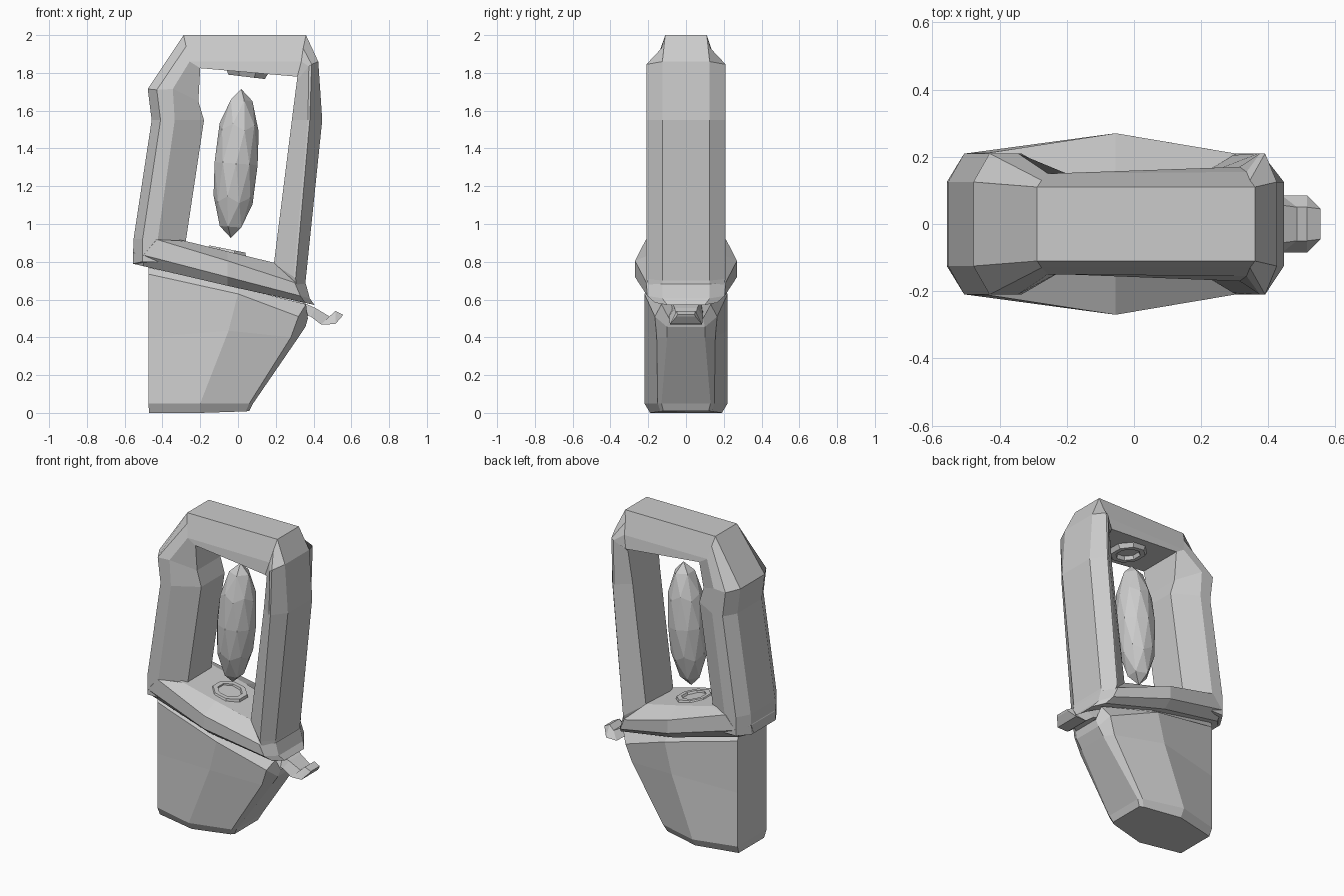
import bpy, bmesh, math
from mathutils import Matrix, Vector


def finish(bm, name):
    bmesh.ops.recalc_face_normals(bm, faces=bm.faces)
    mesh = bpy.data.meshes.new(name)
    bm.to_mesh(mesh)
    bm.free()
    obj = bpy.data.objects.new(name, mesh)
    bpy.context.collection.objects.link(obj)
    return obj


def loft(name, halves):
    """Bridge rings; each ring is a half outline mirrored across y = 0."""
    bm = bmesh.new()
    rings = []
    for half in halves:
        pts = half + [(x, -y, z) for x, y, z in reversed(half)]
        rings.append([bm.verts.new(p) for p in pts])
    n = len(rings[0])
    for a, b in zip(rings, rings[1:]):
        for i in range(n):
            j = (i + 1) % n
            bm.faces.new((a[i], a[j], b[j], b[i]))
    bm.faces.new(rings[0])
    bm.faces.new(rings[-1])
    return finish(bm, name)


def section(pts, ys=(.125, .21, .21, .12)):
    return [(x, y, z) for (x, z), y in zip(pts, ys)]


# Arched handle frame: up the left post, across the top, down the right post
loft("frame", [
    section([(-.557, .79), (-.505, .80), (-.425, .80), (-.26, .78)]),
    section([(-.553, .92), (-.505, .92), (-.425, .918), (-.277, .905)]),
    section([(-.457, 1.55), (-.41, 1.55), (-.335, 1.55), (-.18, 1.55)]),
    section([(-.478, 1.715), (-.43, 1.71), (-.345, 1.715), (-.21, 1.65)]),
    section([(-.288, 2.0), (-.275, 1.94), (-.256, 1.86), (-.20, 1.825)], (.11, .13, .15, .15)),
    section([(.36, 2.0), (.345, 1.93), (.335, 1.86), (.314, 1.78)], (.11, .13, .155, .17)),
    section([(.425, 1.86), (.39, 1.845), (.375, 1.835), (.312, 1.76)], (.125, .21, .21, .15)),
    section([(.446, 1.55), (.38, 1.55), (.37, 1.55), (.285, 1.55)], (.125, .21, .21, .14)),
    section([(.358, .70), (.305, .71), (.295, .72), (.19, .79)], (.125, .21, .205, .14)),
    section([(.36, .61), (.32, .62), (.31, .63), (.20, .66)], (.12, .18, .18, .12)),
])

# Sloping base plate under the posts, widest in the middle
plate = [(-.557, .125), (-.50, .21), (-.055, .27), (.33, .205), (.38, .125)]


def plate_ring(z0, slope, inset=1.0, dx=0.0):
    return [(x + dx * (x > .2), y * inset, z0 + slope * x) for x, y in plate]


loft("base_plate", [
    [(-.42, .10, .94), (-.28, .15, .91), (-.055, .15, .855), (.19, .14, .795), (.27, .10, .76)],
    [(-.54, .125, .89), (-.43, .212, .918), (-.055, .27, .805), (.30, .21, .69), (.36, .125, .68)],
    plate_ring(.705, -.26),
    plate_ring(.66, -.233, .8, .025),
])

# Tapered cup with bevelled rim and foot
loft("cup", [
    [(-.47, .13, 0), (-.20, .19, 0), (.04, .135, .008), (.06, .12, .01)],
    [(-.475, .15, .05), (-.20, .22, .05), (.06, .15, .05), (.08, .13, .05)],
    [(-.475, .15, .40), (-.05, .22, .435), (.28, .155, .40), (.32, .10, .40)],
    [(-.475, .15, .735), (0, .22, .63), (.32, .165, .51), (.357, .10, .455)],
    [(-.475, .14, .77), (0, .17, .665), (.36, .13, .575), (.37, .09, .50)],
])

# Small hooked latch at the right end
loft("latch", [
    [(.31, .08, .60), (.31, .09, .53)],
    [(.41, .06, .555), (.385, .09, .51)],
    [(.485, .05, .51), (.44, .085, .468)],
    [(.515, .05, .54), (.515, .085, .47)],
    [(.555, .045, .52), (.55, .05, .51)],
])


# Octagonal sockets above and below the crystal
def socket(name, centre, slope, h):
    bm = bmesh.new()
    tilt = Matrix.Translation(centre) @ Matrix.Rotation(-math.atan(slope), 4, 'Y')
    loops = []
    for r, z in ((.12, -h), (.105, h), (.075, h), (.065, -h)):
        ring = []
        for k in range(8):
            a = math.tau * (k + .5) / 8
            ring.append(bm.verts.new(tilt @ Vector((r * math.cos(a), r * math.sin(a), z))))
        loops.append(ring)
    for a, b in zip(loops, loops[1:] + loops[:1]):
        for i in range(8):
            j = (i + 1) % 8
            bm.faces.new((a[i], a[j], b[j], b[i]))
    return finish(bm, name)


socket("lower_socket", (-.06, 0, .85), -.2, .018)
socket("upper_socket", (.047, 0, 1.793), -.12, -.014)

# Floating faceted crystal
bm = bmesh.new()
bmesh.ops.create_icosphere(bm, subdivisions=2, radius=1)
bmesh.ops.transform(bm, verts=bm.verts, matrix=(
    Matrix.Translation((-.01, 0, 1.32)) @ Matrix.Rotation(.07, 4, 'Y')
    @ Matrix.Diagonal((.12, .12, .395, 1))))
finish(bm, "crystal")
